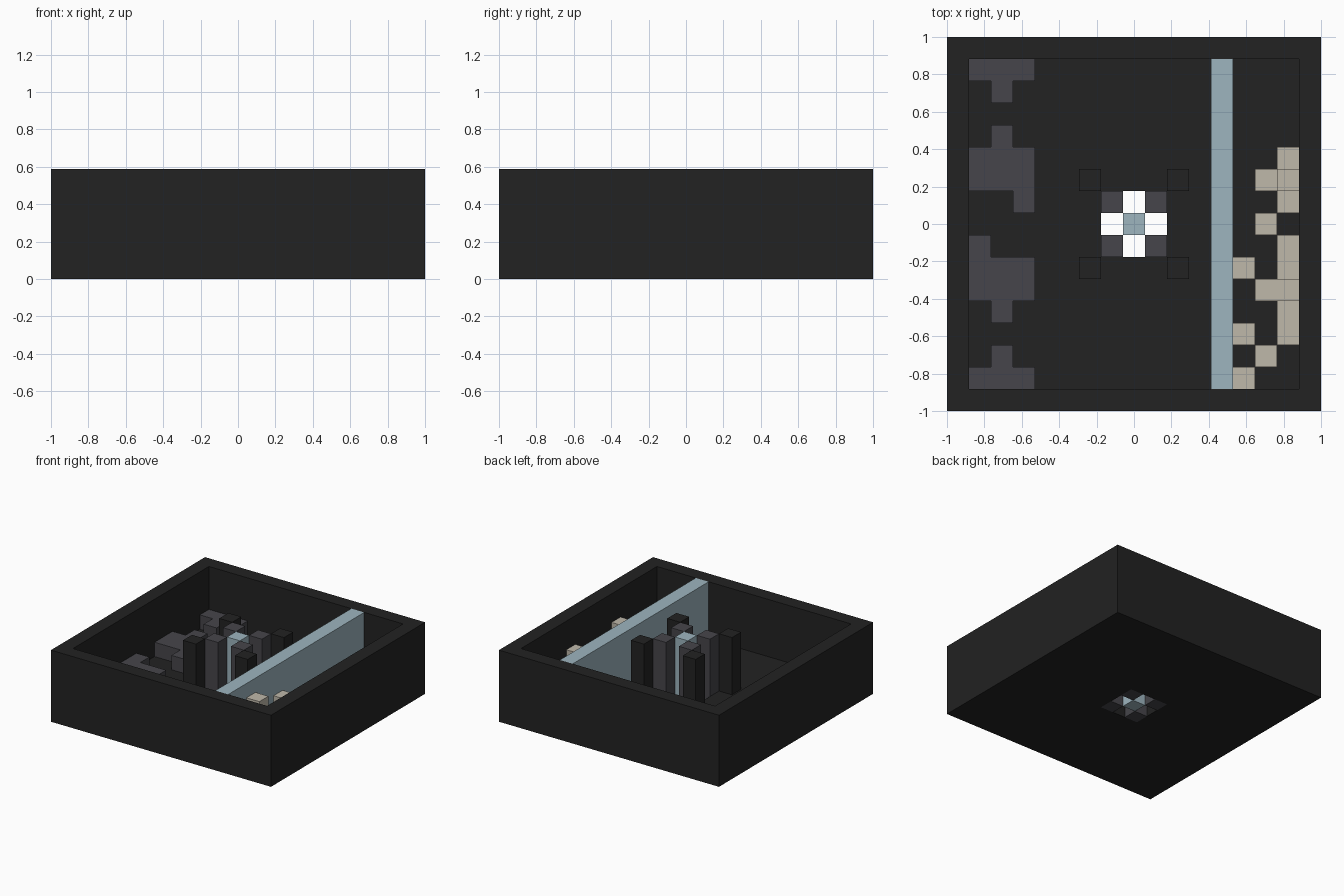
import bpy
import bmesh

old = bpy.data.objects.get("Cube")
if old:
    bpy.data.objects.remove(old, do_unlink=True)

U = 2 / 17  # edge of one block


def material(name, rgb):
    m = bpy.data.materials.new(name)
    m.use_nodes = True
    colour = (*rgb, 1)
    m.diffuse_color = colour
    m.node_tree.nodes["Principled BSDF"].inputs["Base Color"].default_value = colour
    return m


charcoal = material("charcoal", (0.016, 0.016, 0.016))
slate = material("slate_grey", (0.061, 0.060, 0.069))
pale_blue = material("pale_blue", (0.337, 0.462, 0.521))
sand = material("sand", (0.521, 0.479, 0.402))


def blocks(name, heights, mat, base=0):
    """Stack blocks on each cell (x, y) from base to its height, outer faces only."""
    bm = bmesh.new()

    def quad(*points):
        bm.faces.new([bm.verts.new([c * U for c in p]) for p in points])

    for (x, y), top in heights.items():
        ring = [(x - .5, y - .5), (x + .5, y - .5), (x + .5, y + .5), (x - .5, y + .5)]
        quad(*[(*p, top) for p in ring])
        quad(*[(*p, base) for p in reversed(ring)])
        for i, (dx, dy) in enumerate([(0, -1), (1, 0), (0, 1), (-1, 0)]):
            low = heights.get((x + dx, y + dy), base)
            if low < top:
                a, b = ring[i], ring[(i + 1) % 4]
                quad((*a, low), (*b, low), (*b, top), (*a, top))
    bmesh.ops.remove_doubles(bm, verts=bm.verts, dist=0.0001)
    mesh = bpy.data.meshes.new(name)
    bm.to_mesh(mesh)
    bm.free()
    mesh.materials.append(mat)
    obj = bpy.data.objects.new(name, mesh)
    bpy.context.collection.objects.link(obj)
    return obj


# Walled tray, open under the central shrine
span = range(-8, 9)
tray = {(x, y): 5 if max(abs(x), abs(y)) == 8 else 1
        for x in span for y in span if max(abs(x), abs(y)) > 1}
blocks("tray", tray, charcoal)

# Shrine: centre column, four inner columns, four outer pillars, open pits between
corners = [(sx, sy) for sx in (-1, 1) for sy in (-1, 1)]
blocks("centre_column", {(0, 0): 5}, pale_blue)
for sx, sy in corners:
    blocks("inner_column", {(sx, sy): 5}, slate)
    blocks("outer_pillar", {(2 * sx, 2 * sy): 5}, charcoal, 1)

# Dividing wall
blocks("dividing_wall", {(4, y): 5 for y in range(-7, 8)}, pale_blue, 1)

# Low rubble along one side: row -> columns
full = (-7, -6, -5)
rubble = {7: full, 6: (-6,), 4: (-6,), 3: full, 2: full, 1: (-5,), -1: (-7,),
          -2: full, -3: full, -4: (-6,), -6: (-6,), -7: full}
blocks("rubble", {(x, y): 2 for y, xs in rubble.items() for x in xs}, slate, 1)

# Stepping stones behind the wall
stones = {(7, y): 2 for y in (3, 1, -1, -2, -4, -5)}
stones.update({(7, 2): 3, (6, 2): 2, (6, 0): 2, (7, -3): 3, (6, -3): 3,
               (6, -6): 3, (5, -2): 3, (5, -5): 4, (5, -7): 4})
blocks("stepping_stones", stones, sand, 1)
